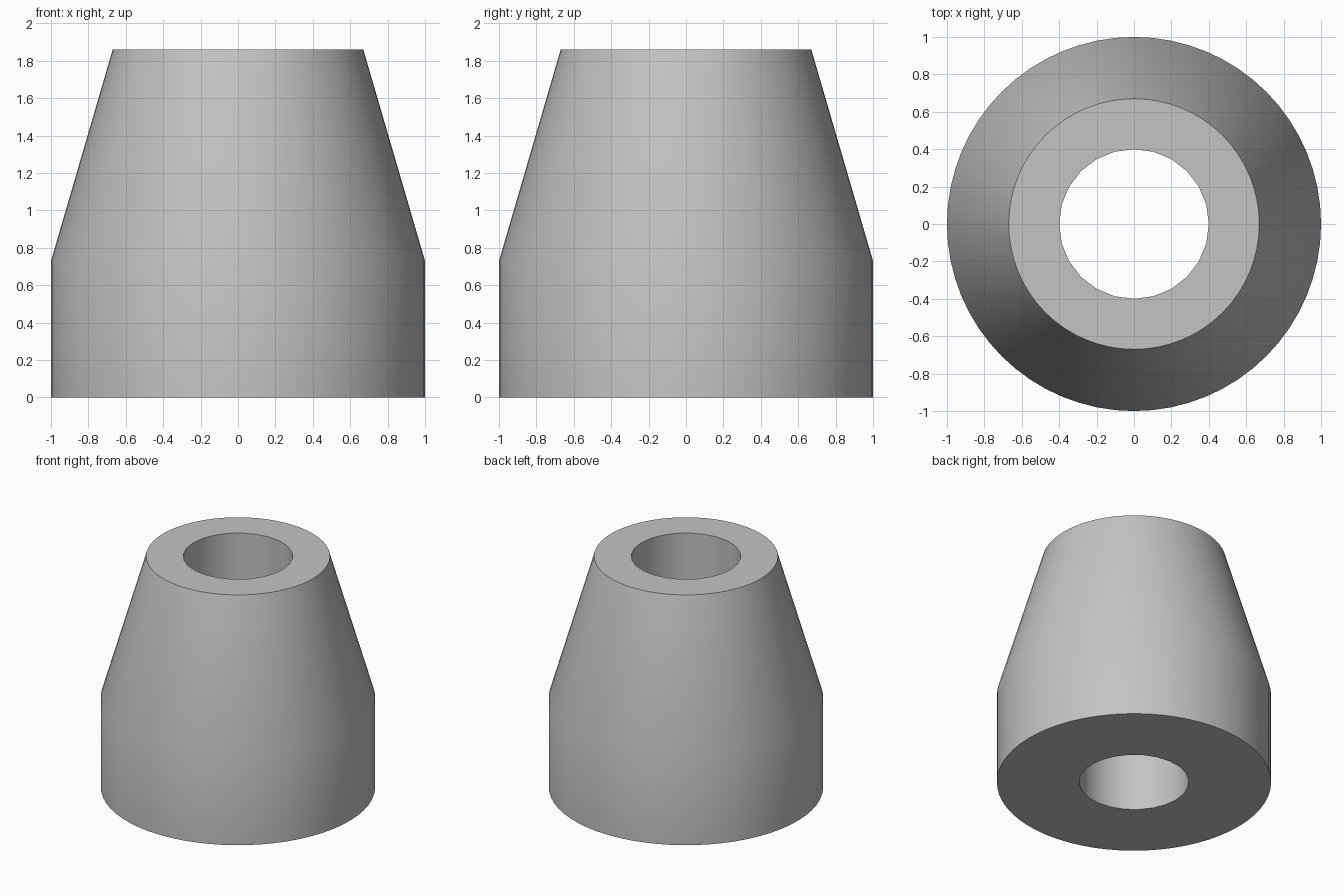
import bpy
import bmesh
from math import cos, sin, tau, radians

cube = bpy.data.objects.get("Cube")
if cube:
    bpy.data.objects.remove(cube, do_unlink=True)

HEIGHT = 1.86
SHOULDER = 0.73
OUTER_SIDES = 64
BORE_SIDES = 24


def flat_material(name, color):
    mat = bpy.data.materials.new(name)
    mat.use_nodes = True
    mat.diffuse_color = color
    mat.node_tree.nodes["Principled BSDF"].inputs["Base Color"].default_value = color
    return mat


def ring(bm, radius, z, sides):
    return [bm.verts.new((radius * cos(tau * i / sides), radius * sin(tau * i / sides), z))
            for i in range(sides)]


def wall(bm, lower, upper):
    n = len(lower)
    for i in range(n):
        j = (i + 1) % n
        bm.faces.new((lower[i], lower[j], upper[j], upper[i]))


def cap(bm, outer, inner):
    # Fill the flat annulus between two rings
    edges = []
    for loop in (outer, inner):
        edges += [bm.edges.get((loop[i - 1], loop[i])) for i in range(len(loop))]
    bmesh.ops.triangle_fill(bm, edges=edges, use_beauty=True)


bm = bmesh.new()

# Outer body: straight base, then a taper
base = ring(bm, 1.0, 0, OUTER_SIDES)
shoulder = ring(bm, 1.0, SHOULDER, OUTER_SIDES)
rim = ring(bm, 0.67, HEIGHT, OUTER_SIDES)
wall(bm, base, shoulder)
wall(bm, shoulder, rim)

# Through bore
bore_bottom = ring(bm, 0.4, 0, BORE_SIDES)
bore_top = ring(bm, 0.4, HEIGHT, BORE_SIDES)
wall(bm, bore_top, bore_bottom)

# Flat ends
cap(bm, base, bore_bottom)
cap(bm, rim, bore_top)
bmesh.ops.recalc_face_normals(bm, faces=bm.faces)

mesh = bpy.data.meshes.new("tapered_bushing")
bm.to_mesh(mesh)
bm.free()
mesh.materials.append(flat_material("light grey", (0.55, 0.55, 0.55, 1)))
bushing = bpy.data.objects.new("tapered_bushing", mesh)
bpy.context.collection.objects.link(bushing)

# Smooth walls with crisp end rims
bpy.ops.object.select_all(action="DESELECT")
bushing.select_set(True)
bpy.context.view_layer.objects.active = bushing
bpy.ops.object.shade_smooth_by_angle(angle=radians(30))
